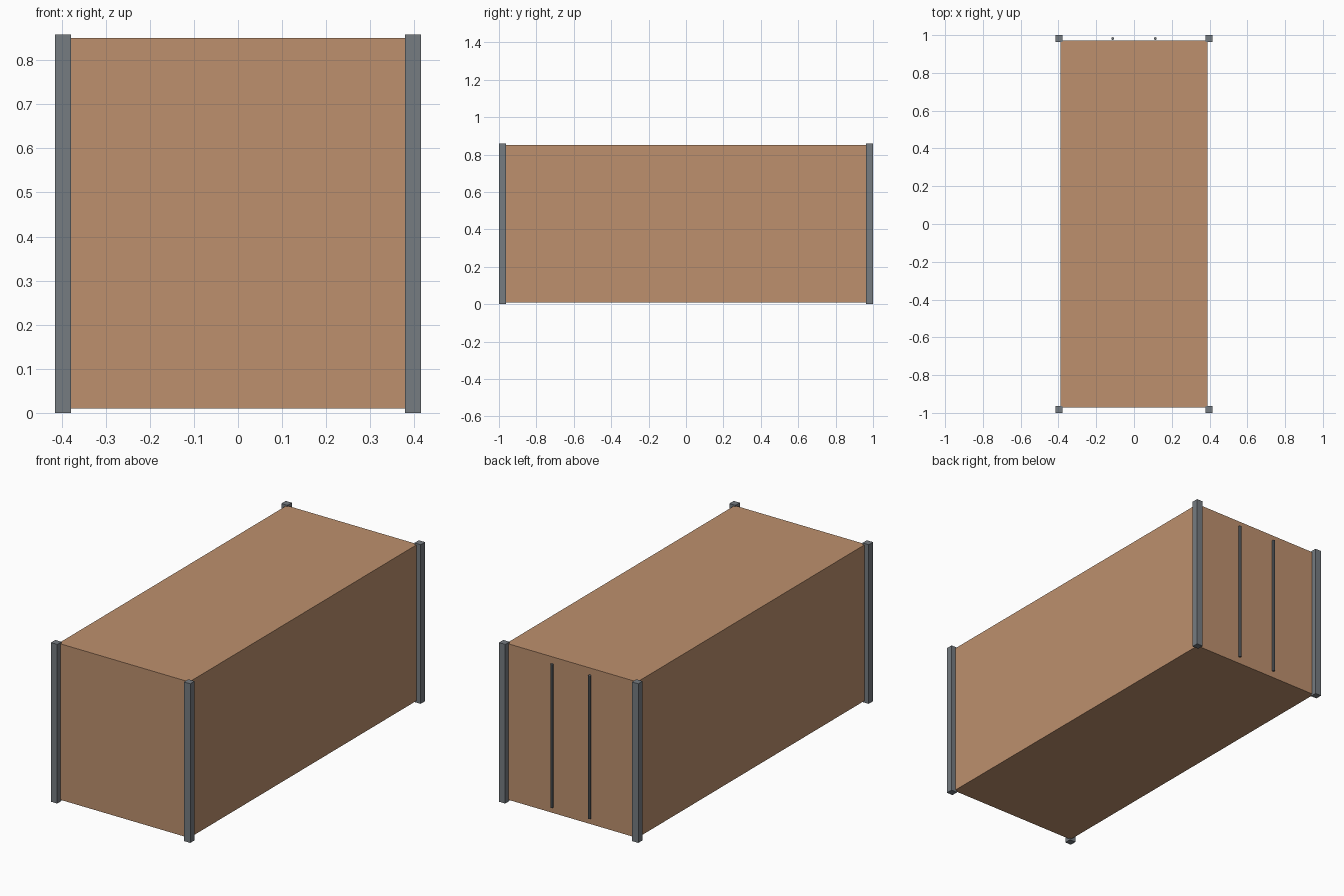
import bpy

if "Cube" in bpy.data.objects:
    bpy.data.objects.remove(bpy.data.objects["Cube"])


def material(name, color):
    m = bpy.data.materials.new(name)
    m.diffuse_color = color
    m.use_nodes = True
    m.node_tree.nodes["Principled BSDF"].inputs["Base Color"].default_value = m.diffuse_color
    return m


PAINT = material("rust_paint", (0.51, 0.28, 0.155, 1))
STEEL = material("dark_steel", (0.18, 0.2, 0.22, 1))


def finish(name, mat):
    ob = bpy.context.object
    ob.name = name
    ob.data.materials.append(mat)
    return ob


def box(name, center, size, mat):
    bpy.ops.mesh.primitive_cube_add(size=1, location=center)
    bpy.context.object.scale = size
    bpy.ops.object.transform_apply(location=False, rotation=False, scale=True)
    return finish(name, mat)


# Closed container body
box("container_body", (0, 0, 0.43), (0.78, 1.944, 0.841), PAINT)

# Four corner posts, slightly proud of the body on every side
POST = 0.037
HEIGHT = 0.858
for side, sx in (("left", -1), ("right", 1)):
    for end, sy in (("front", -1), ("back", 1)):
        box(f"{end}_{side}_corner_post",
            (sx * (0.4155 - POST / 2), sy * (1 - POST / 2), HEIGHT / 2),
            (POST, POST, HEIGHT), STEEL)

# Two vertical locking bars on the back doors
for side, sx in (("left", -1), ("right", 1)):
    bpy.ops.mesh.primitive_cylinder_add(vertices=8, radius=0.0075, depth=0.773,
                                        location=(sx * 0.113, 0.982, 0.43))
    finish(f"{side}_door_locking_bar", STEEL)
    bpy.ops.object.shade_smooth_by_angle()
